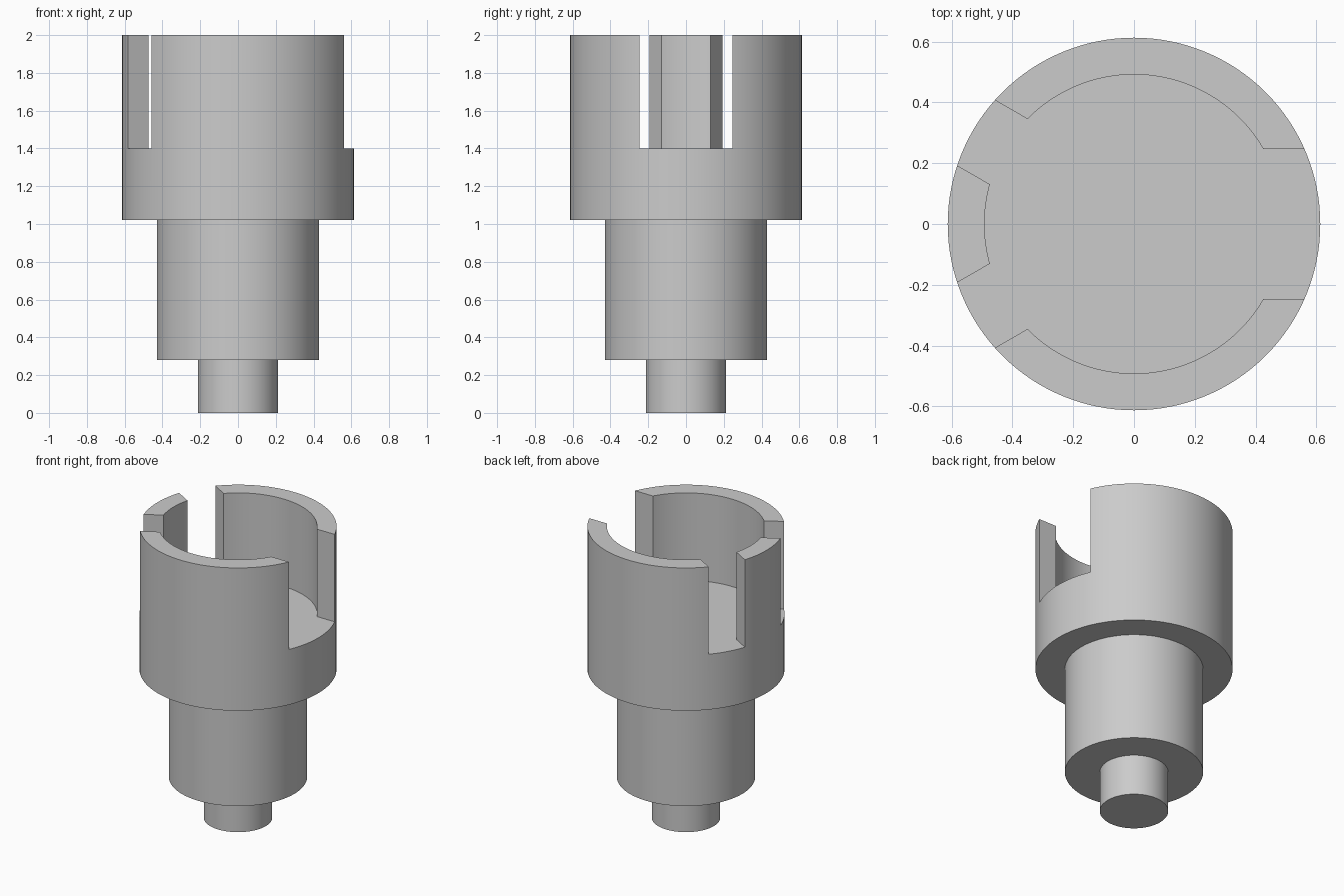
import bpy, bmesh, math
from mathutils import Matrix, Vector

if "Cube" in bpy.data.objects:
    bpy.data.objects.remove(bpy.data.objects["Cube"])

SEGMENTS = 128
FLOOR, TOP = 1.4, 2.0

grey = bpy.data.materials.new("plain grey")
grey.diffuse_color = (0.6, 0.6, 0.6, 1)
grey.use_nodes = True
grey.node_tree.nodes["Principled BSDF"].inputs["Base Color"].default_value = grey.diffuse_color


def make_object(name, bm):
    bmesh.ops.recalc_face_normals(bm, faces=bm.faces)
    mesh = bpy.data.meshes.new(name)
    bm.to_mesh(mesh)
    bm.free()
    mesh.materials.append(grey)
    ob = bpy.data.objects.new(name, mesh)
    bpy.context.collection.objects.link(ob)
    return ob


def lathe(name, profile):
    """Revolve (radius, height) points around z; ends are closed with flat caps."""
    bm = bmesh.new()
    rings = []
    for r, z in profile:
        rings.append([bm.verts.new((r * math.cos(a), r * math.sin(a), z))
                      for a in (2 * math.pi * i / SEGMENTS for i in range(SEGMENTS))])
    for lo, hi in zip(rings, rings[1:]):
        for i in range(SEGMENTS):
            j = (i + 1) % SEGMENTS
            bm.faces.new((lo[i], lo[j], hi[j], hi[i]))
    bm.faces.new(rings[0])
    bm.faces.new(rings[-1])
    return make_object(name, bm)


def slot_cutter(name, angle, width):
    """Box running outwards from inside the cup at the given angle."""
    bm = bmesh.new()
    bmesh.ops.create_cube(bm, size=1)
    bmesh.ops.scale(bm, vec=Vector((0.6, width, 1.0)), verts=bm.verts)
    bmesh.ops.translate(bm, vec=Vector((0.6, 0, FLOOR + 0.5)), verts=bm.verts)
    bmesh.ops.rotate(bm, cent=(0, 0, 0), matrix=Matrix.Rotation(angle, 3, 'Z'), verts=bm.verts)
    ob = make_object(name, bm)
    ob.hide_render = True
    return ob


# Stepped body: pin, shaft, head and open cup in one turned solid
body = lathe("stepped_cup_body", [
    (0.213, 0), (0.213, 0.28), (0.43, 0.28), (0.43, 1.02),
    (0.613, 1.02), (0.613, TOP), (0.492, TOP), (0.492, FLOOR)])

# One wide slot on the right, two narrow ones on the left
bpy.context.view_layer.objects.active = body
for label, degrees, width in (("wide", 0, 0.495), ("back", 150, 0.248), ("front", 210, 0.248)):
    cutter = slot_cutter(label + "_slot_cutter", math.radians(degrees), width)
    mod = body.modifiers.new(label + "_slot", 'BOOLEAN')
    mod.operation, mod.solver, mod.object = 'DIFFERENCE', 'EXACT', cutter
    bpy.ops.object.modifier_apply(modifier=mod.name)
    bpy.data.objects.remove(cutter)

# Smooth round walls with crisp edges
body.select_set(True)
bpy.ops.object.shade_smooth_by_angle(angle=math.radians(30))
